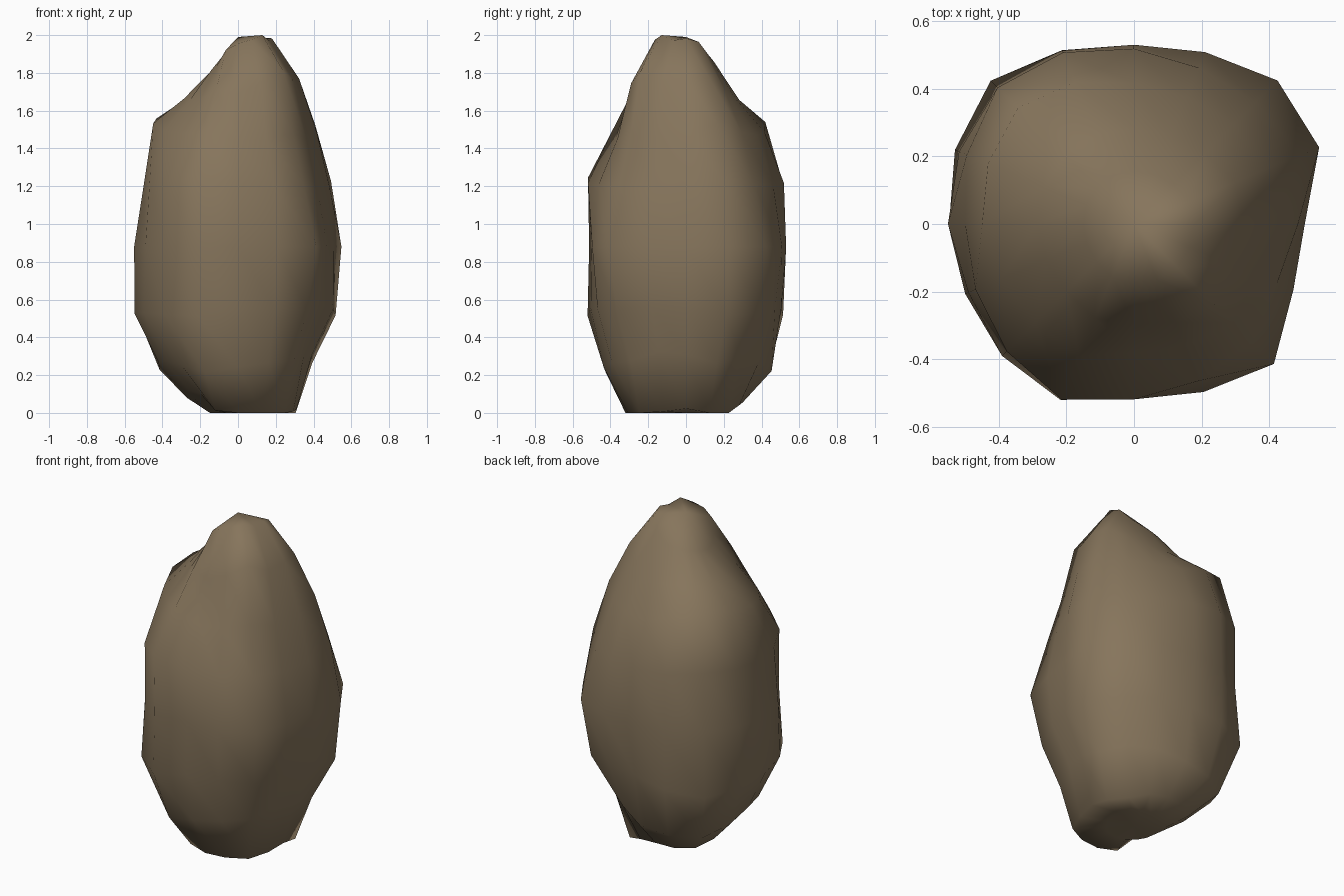
import bpy
import bmesh
import math

old = bpy.data.objects.get("Cube")
if old:
    bpy.data.objects.remove(old, do_unlink=True)

SEGMENTS, RINGS = 16, 10
CENTRE_Z = 0.88

# Swell of the stone in percent, from the crown ring down to the foot ring,
# one row for every eighth of a turn starting at +x.
SWELL = [
    [16, 10, 3, 2, 1, 6, -3, 6, 4],
    [7, 1, 3, 7, 20, 14, 0, 9, 4],
    [1, -4, 3, 9, 6, 6, 12, 2, -5],
    [-1, -2, 20, 20, 14, 26, 18, 3, -2],
    [-3, -3, 11, 5, 10, 15, 4, -5, -4],
    [1, -4, 2, 12, 6, 16, 6, -4, 0],
    [13, 0, -6, 9, 0, 6, 8, 9, 4],
    [18, 15, 2, 4, 17, 9, 3, 18, 4],
]
CROWN = 11
# Ridges and grooves running between those rows, in percent
RIDGES = [8, -3, 1, 0, -2, 8, -1, -7]


def swell(column, ring):
    """Radial factor at a segment column and a ring counted from the crown."""
    if ring == 0:
        return 1 + CROWN / 100
    if ring == RINGS:
        return 1.0
    row, odd = divmod(column, 2)
    here = SWELL[row][ring - 1]
    if not odd:
        return 1 + here / 100
    following = SWELL[(row + 1) % len(SWELL)][ring - 1]
    fade = math.sin(math.pi * ring / RINGS)
    return 1 + (here + following) / 200 + RIDGES[row] / 100 * fade


# Stone: a sphere pushed in and out, twice as tall as wide, flattened underneath
bm = bmesh.new()
bmesh.ops.create_uvsphere(bm, u_segments=SEGMENTS, v_segments=RINGS, radius=1)
for v in bm.verts:
    column = round(math.atan2(v.co.y, v.co.x) / math.tau * SEGMENTS) % SEGMENTS
    ring = round(math.acos(max(-1, min(1, v.co.z))) / math.pi * RINGS)
    f = swell(column, ring)
    v.co.x *= f / 2
    v.co.y *= f / 2
    v.co.z = min(2, max(0, CENTRE_Z + v.co.z * f))
bmesh.ops.recalc_face_normals(bm, faces=bm.faces)

mesh = bpy.data.meshes.new("boulder")
bm.to_mesh(mesh)
bm.free()
boulder = bpy.data.objects.new("boulder", mesh)
bpy.context.collection.objects.link(boulder)

# Brown stone colour
stone = bpy.data.materials.new("brown_stone")
stone.use_nodes = True
colour = (0.24, 0.178, 0.107, 1)
stone.diffuse_color = colour
stone.node_tree.nodes["Principled BSDF"].inputs["Base Color"].default_value = colour
mesh.materials.append(stone)

# Smooth, weathered surface
mesh.shade_smooth()
